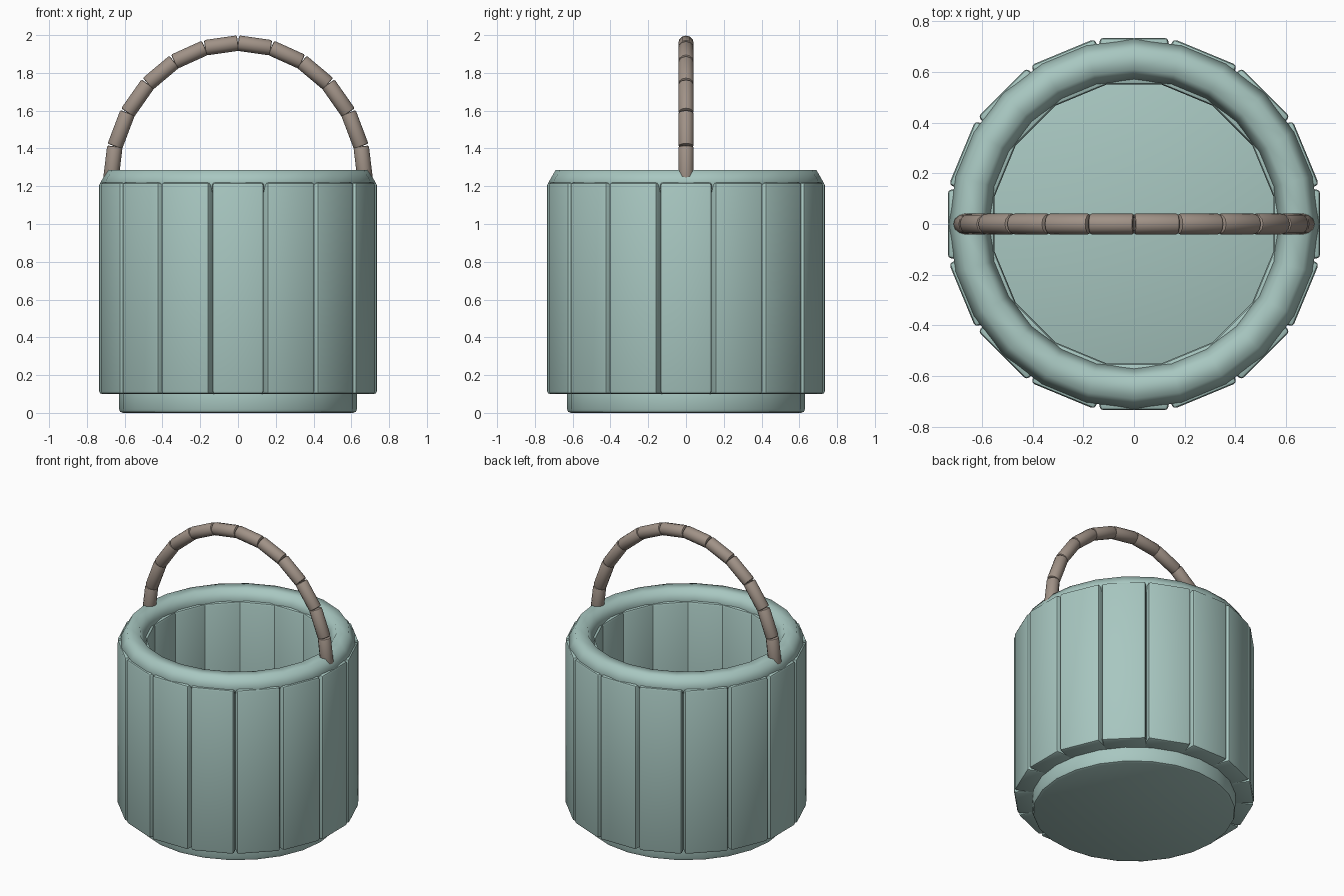
import bpy, bmesh
from math import pi, sin, cos, radians
from mathutils import Matrix, Vector

cube = bpy.data.objects.get("Cube")
if cube:
    bpy.data.objects.remove(cube, do_unlink=True)


def material(name, rgb):
    m = bpy.data.materials.new(name)
    m.use_nodes = True
    m.diffuse_color = (*rgb, 1)
    m.node_tree.nodes["Principled BSDF"].inputs["Base Color"].default_value = (*rgb, 1)
    return m


teal = material("pale_teal", (0.39, 0.57, 0.53))
brown = material("grey_brown", (0.35, 0.285, 0.24))


def finish(obj, name, mat, bevel=0, angle=35):
    obj.name = name
    obj.data.materials.append(mat)
    if bevel:
        b = obj.modifiers.new("Bevel", 'BEVEL')
        b.width = bevel
        b.segments = 2
        b.limit_method = 'ANGLE'
        b.angle_limit = radians(40)
    bpy.ops.object.select_all(action='DESELECT')
    obj.select_set(True)
    bpy.context.view_layer.objects.active = obj
    if bevel:
        bpy.ops.object.modifier_apply(modifier="Bevel")
    bpy.ops.object.shade_smooth_by_angle(angle=radians(angle))
    return obj


# Base disc, with the bucket floor as its top
bpy.ops.mesh.primitive_cylinder_add(vertices=24, radius=0.63, depth=0.15, location=(0, 0, 0.075))
finish(bpy.context.object, "base", teal, 0.02)

# Ring of upright staves
STAVES = 16
bm = bmesh.new()
for i in range(STAVES):
    place = (Matrix.Rotation(2 * pi * i / STAVES, 4, 'Z')
             @ Matrix.Translation((0.6425, 0, 0.66))
             @ Matrix.Diagonal((0.185, 0.272, 1.12, 1)))
    bmesh.ops.create_cube(bm, size=1, matrix=place)
mesh = bpy.data.meshes.new("staves")
bm.to_mesh(mesh)
bm.free()
staves = bpy.data.objects.new("staves", mesh)
bpy.context.collection.objects.link(staves)
finish(staves, "staves", teal, 0.015)

# Six-sided rim ring
bpy.ops.mesh.primitive_torus_add(major_segments=24, minor_segments=6, major_radius=0.65,
                                 minor_radius=0.08, location=(0, 0, 1.217))
finish(bpy.context.object, "rim", teal, angle=80)

# Arched handle made of short rods
RODS = 12
arch = [Vector((0.675 * cos(pi * i / RODS), 0, 1.22 + 0.738 * sin(pi * i / RODS)))
        for i in range(RODS + 1)]
bm = bmesh.new()
for a, b in zip(arch, arch[1:]):
    d = b - a
    place = Matrix.Translation((a + b) / 2) @ d.to_track_quat('Z', 'Y').to_matrix().to_4x4()
    bmesh.ops.create_cone(bm, cap_ends=True, segments=12, radius1=0.041, radius2=0.041,
                          depth=d.length, matrix=place)
mesh = bpy.data.meshes.new("handle")
bm.to_mesh(mesh)
bm.free()
handle = bpy.data.objects.new("handle", mesh)
bpy.context.collection.objects.link(handle)
finish(handle, "handle", brown, 0.008)
